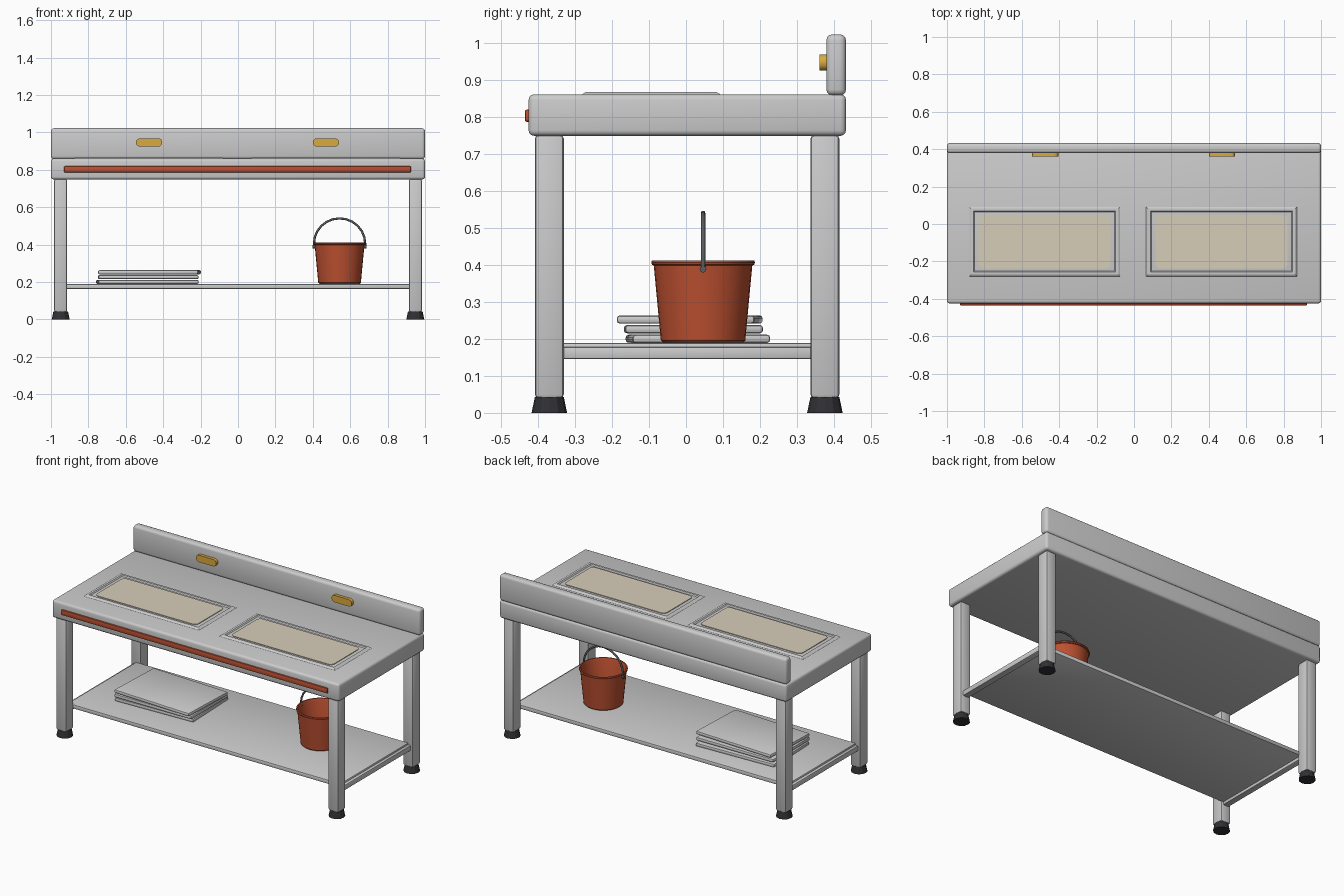
import bpy, bmesh
from math import pi, cos, sin, radians

if "Cube" in bpy.data.objects:
    bpy.data.objects.remove(bpy.data.objects["Cube"])


def mat(name, col):
    m = bpy.data.materials.new(name)
    m.diffuse_color = (*col, 1)
    m.use_nodes = True
    m.node_tree.nodes["Principled BSDF"].inputs["Base Color"].default_value = m.diffuse_color
    return m


RED = mat("red_plastic", (0.50, 0.08, 0.03))
YELLOW = mat("yellow_grip", (0.70, 0.40, 0.05))
CREAM = mat("cream_board", (0.68, 0.61, 0.48))
BLACK = mat("black_rubber", (0.03, 0.03, 0.035))
DARK = mat("dark_wire", (0.10, 0.11, 0.12))


def finish(name, bm, m=None, loc=(0, 0, 0), rot=0, angle=35):
    bmesh.ops.recalc_face_normals(bm, faces=bm.faces)
    me = bpy.data.meshes.new(name)
    bm.to_mesh(me)
    bm.free()
    ob = bpy.data.objects.new(name, me)
    bpy.context.collection.objects.link(ob)
    ob.location = loc
    ob.rotation_euler.z = rot
    if m:
        me.materials.append(m)
    bpy.ops.object.select_all(action='DESELECT')
    ob.select_set(True)
    bpy.context.view_layer.objects.active = ob
    bpy.ops.object.shade_smooth_by_angle(angle=radians(angle))
    return ob


def box(name, x, y, z, bevel=0.0, seg=2, m=None, rot=0):
    """Bevelled box from (min, max) pairs."""
    bm = bmesh.new()
    bmesh.ops.create_cube(bm, size=1)
    bmesh.ops.scale(bm, verts=bm.verts, vec=(x[1] - x[0], y[1] - y[0], z[1] - z[0]))
    if bevel:
        bmesh.ops.bevel(bm, geom=bm.edges[:], offset=bevel, segments=seg,
                        profile=0.5, affect='EDGES')
    return finish(name, bm, m, [(a + b) / 2 for a, b in (x, y, z)], rot)


def rounded_slab(name, w, d, h, r, loc, m, upright=False):
    """Rounded-corner plate, flat or standing to face the front."""
    bm = bmesh.new()
    vs = []
    for i, (sx, sy) in enumerate(((1, 1), (-1, 1), (-1, -1), (1, -1))):
        for k in range(6):
            a = pi / 2 * (i + k / 5)
            px = sx * (w / 2 - r) + r * cos(a)
            py = sy * (d / 2 - r) + r * sin(a)
            vs.append(bm.verts.new((px, h / 2, py) if upright else (px, py, -h / 2)))
    f = bm.faces.new(vs)
    ext = bmesh.ops.extrude_face_region(bm, geom=[f])
    top = [v for v in ext["geom"] if isinstance(v, bmesh.types.BMVert)]
    bmesh.ops.translate(bm, verts=top, vec=(0, -h, 0) if upright else (0, 0, h))
    return finish(name, bm, m, loc)


def rect_ring(name, w, d, profile, loc):
    """Sweep an (inset, z) profile round a rectangle."""
    bm = bmesh.new()
    loops = [[bm.verts.new((sx * (w / 2 - i), sy * (d / 2 - i), z))
              for sx, sy in ((1, 1), (-1, 1), (-1, -1), (1, -1))] for i, z in profile]
    for a, b in zip(loops, loops[1:]):
        for k in range(4):
            n = (k + 1) % 4
            bm.faces.new((a[k], a[n], b[n], b[k]))
    bm.faces.new(loops[-1])
    return finish(name, bm, None, loc, angle=20)


def lathe(name, profile, loc, m, sides=32, angle=35):
    """Revolve an (r, z) profile; r = 0 closes on the axis."""
    bm = bmesh.new()
    vs = [bm.verts.new((r, 0, z)) for r, z in profile]
    es = [bm.edges.new(p) for p in zip(vs, vs[1:])]
    bmesh.ops.spin(bm, geom=vs + es, cent=(0, 0, 0), axis=(0, 0, 1),
                   angle=2 * pi, steps=sides)
    bmesh.ops.remove_doubles(bm, verts=bm.verts, dist=1e-5)
    return finish(name, bm, m, loc, angle=angle)


# worktop, upstand and front rail
box("worktop", (-1, 1), (-0.425, 0.432), (0.748, 0.86), 0.015, 3)
box("backsplash", (-1, 1), (0.379, 0.432), (0.857, 1.022), 0.016, 3)
box("front_strip", (-0.93, 0.925), (-0.435, -0.418), (0.786, 0.819), 0.005, 2, RED)

# yellow grips on the upstand
for side, x in (("left", -0.475), ("right", 0.47)):
    rounded_slab(side + "_grip", 0.14, 0.044, 0.022, 0.021, (x, 0.371, 0.946), YELLOW, True)

# inset frames with cream cutting boards
frame = [(0, 0.855), (0.004, 0.861), (0.012, 0.866), (0.026, 0.866), (0.032, 0.860),
         (0.040, 0.860)]
for side, x in (("left", -0.478), ("right", 0.468)):
    rect_ring(side + "_frame", 0.812, 0.378, frame, (x, -0.094, 0))
    rounded_slab(side + "_board", 0.706, 0.286, 0.012, 0.028, (x, -0.096, 0.858), CREAM)

# legs and tapered rubber feet
for sx, sn in ((-1, "left"), (1, "right")):
    for cy, dn in ((-0.369, "front"), (0.375, "back")):
        cx = sx * 0.948
        box(f"{dn}_{sn}_leg", (cx - 0.035, cx + 0.035), (cy - 0.039, cy + 0.039),
            (0.04, 0.75), 0.01, 2)
        lathe(f"{dn}_{sn}_foot", [(0, 0), (0.048, 0), (0.039, 0.043), (0, 0.043)],
              (cx, cy, 0), BLACK, 12, 20)
    # shelf side rails
    cx = sx * 0.948
    box(sn + "_shelf_rail", (cx - 0.02, cx + 0.02), (-0.34, 0.345), (0.145, 0.178), 0.005)

# lower shelf
box("shelf", (-0.95, 0.95), (-0.337, 0.343), (0.163, 0.189), 0.006)

# stacked trays
for i, (x, y, a) in enumerate(((-0.485, 0.032, 2.0), (-0.48, 0.02, 0.4), (-0.473, 0.010, -2.4))):
    z = 0.189 + 0.026 * i
    box(f"tray_{i + 1}", (x - 0.268, x + 0.268), (y - 0.186, y + 0.186),
        (z, z + 0.022), 0.008, 2, None, radians(a))

# bucket: open shell with a rolled rim
BX, BY = 0.543, 0.046
lathe("bucket", [(0, 0.19), (0.108, 0.19), (0.114, 0.196), (0.133, 0.398), (0.138, 0.400),
                 (0.140, 0.406), (0.138, 0.412), (0.131, 0.412), (0.126, 0.398),
                 (0.107, 0.203), (0, 0.203)], (BX, BY, 0), RED)

# bucket handle and pivots
cu = bpy.data.curves.new("bucket_handle", 'CURVE')
cu.dimensions = '3D'
cu.bevel_depth = 0.006
cu.bevel_resolution = 2
cu.use_fill_caps = True
N = 12
pts = [(0.137 * cos(pi * k / N), 0, 0.405 + 0.135 * sin(pi * k / N)) for k in range(N + 1)]
pts = [(0.137, 0, 0.385)] + pts + [(-0.137, 0, 0.385)]
sp = cu.splines.new('POLY')
sp.points.add(len(pts) - 1)
for p, co in zip(sp.points, pts):
    p.co = (*co, 1)
cu.materials.append(DARK)
handle = bpy.data.objects.new("bucket_handle", cu)
handle.location = (BX, BY, 0)
bpy.context.collection.objects.link(handle)
for s, n in ((-1, "left"), (1, "right")):
    pin = lathe(n + "_handle_pin", [(0, -0.01), (0.009, -0.01), (0.009, 0.01), (0, 0.01)],
                (BX + s * 0.135, BY, 0.388), DARK, 12)
    pin.rotation_euler.y = pi / 2
